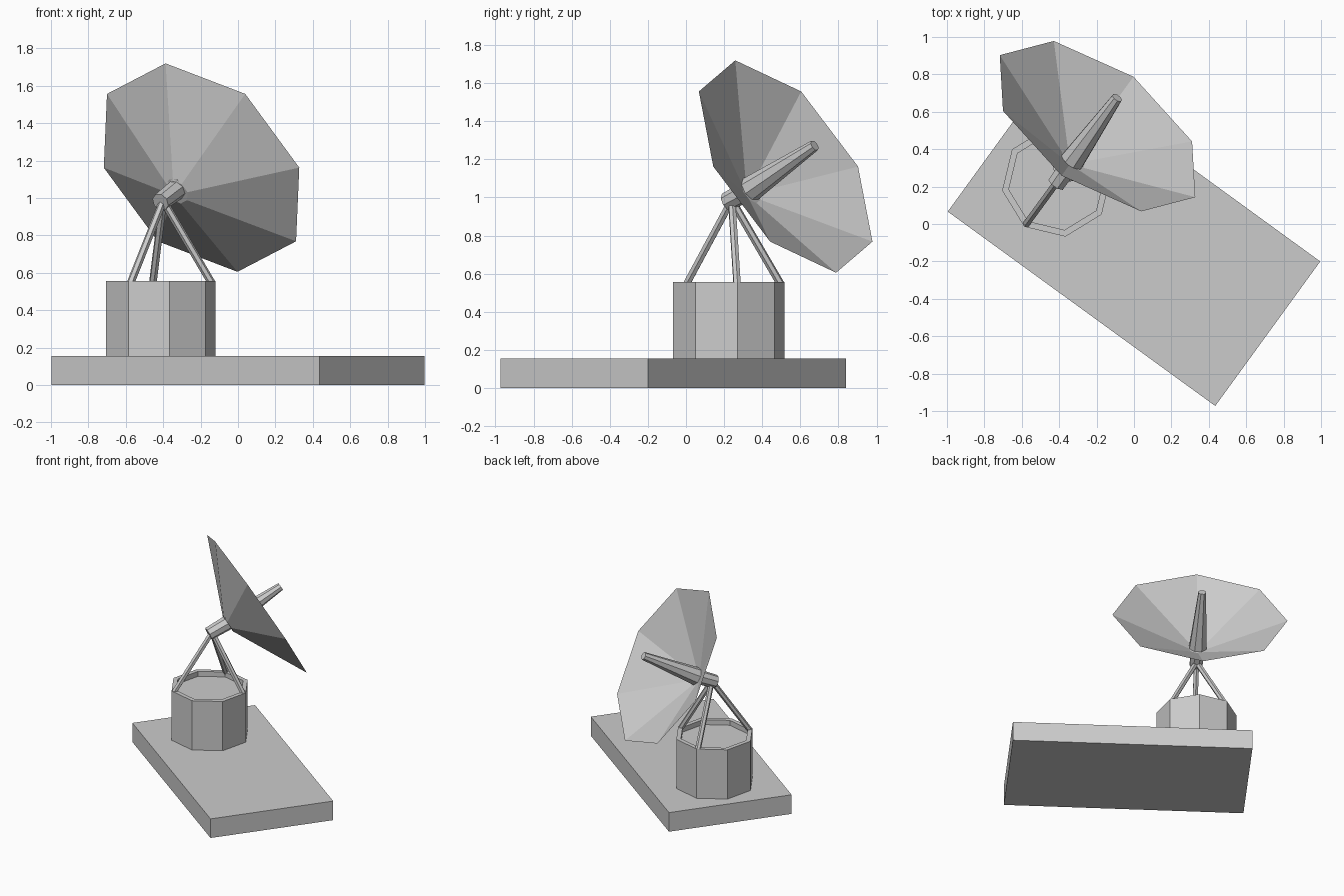
import bpy, bmesh
from math import sin, cos, radians, tau
from mathutils import Vector

if "Cube" in bpy.data.objects:
    bpy.data.objects.remove(bpy.data.objects["Cube"])

def make(name, bm):
    bmesh.ops.recalc_face_normals(bm, faces=bm.faces)
    me = bpy.data.meshes.new(name)
    bm.to_mesh(me)
    bm.free()
    ob = bpy.data.objects.new(name, me)
    bpy.context.collection.objects.link(ob)
    return ob

def loft(name, start, direction, rings, sides, phase=0.0, cap_end=True):
    """Skin flat-sided rings given as (distance, radius) along a direction."""
    start, d = Vector(start), Vector(direction).normalized()
    ref = Vector((1, 0, 0)) if abs(d.z) > 0.99 else Vector((0, 0, 1))
    u = (ref - d * ref.dot(d)).normalized()
    v = d.cross(u)
    bm = bmesh.new()
    loops = []
    for dist, r in rings:
        angles = [phase + tau * i / sides for i in range(sides)]
        loops.append([bm.verts.new(start + d * dist + (u * cos(a) + v * sin(a)) * r)
                      for a in angles])
    for a, b in zip(loops, loops[1:]):
        for i in range(sides):
            j = (i + 1) % sides
            bm.faces.new((a[i], a[j], b[j], b[i]))
    bm.faces.new(loops[0][::-1])
    if cap_end:
        bm.faces.new(loops[-1])
    return make(name, bm)

def rod(name, p1, p2, r1, r2, sides, phase=0.0):
    axis = Vector(p2) - Vector(p1)
    return loft(name, p1, axis, [(0, r1), (axis.length, r2)], sides, phase)

UP = (0, 0, 1)
YAW = radians(-36)

# ground slab
bm = bmesh.new()
bmesh.ops.create_cube(bm, size=1)
bmesh.ops.scale(bm, vec=(1.768, 0.955, 0.155), verts=bm.verts)
slab = make("base_slab", bm)
slab.location = (0, -0.067, 0.0775)
slab.rotation_euler.z = YAW

# eight-sided drum with a raised rim
drum = Vector((-0.4125, 0.225, 0))
loft("drum", drum, UP,
     [(0.15, 0.296), (0.555, 0.296), (0.555, 0.26), (0.515, 0.26)],
     8, YAW + radians(45))

# three support legs
for i, deg in enumerate((9, 99, 234)):
    a = radians(deg)
    foot = drum + Vector((cos(a) * 0.275, sin(a) * 0.275, 0.545))
    rod(f"leg_{i + 1}", foot, (-0.40, 0.24, 0.985), 0.021, 0.021, 6)

# dish: open eight-sided cone, tilted up
elev, head = radians(30.4), radians(54)
axis = Vector((cos(elev) * cos(head), cos(elev) * sin(head), sin(elev)))
rim = Vector((-0.195, 0.523, 1.162))
loft("dish", rim, axis, [(-0.26, 0.07), (0, 0.646)], 8, cap_end=False)

# hub behind the dish and tapered feed in front
apex = (-0.33, 0.338, 1.043)
rod("hub", (-0.415, 0.215, 0.977), apex, 0.05, 0.055, 8, radians(22.5))
rod("feed_horn", apex, (-0.09, 0.675, 1.273), 0.068, 0.03, 8, radians(22.5))
